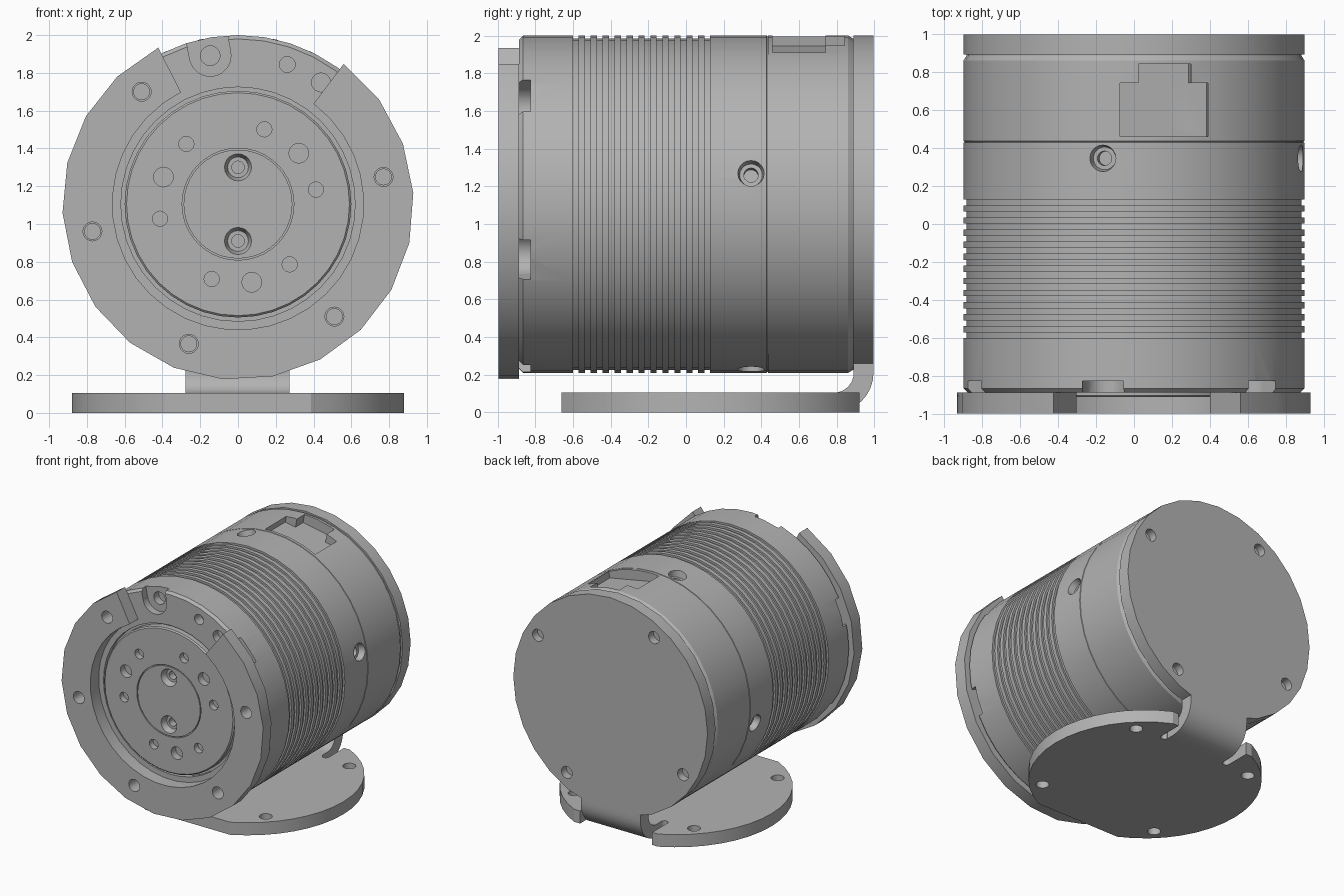
import bpy, bmesh, math
from math import cos, sin, radians, tau
from mathutils import Matrix, Vector

if "Cube" in bpy.data.objects:
    bpy.data.objects.remove(bpy.data.objects["Cube"])

AXIS_Z = 1.105      # height of the motor axis
R = 0.895           # body radius
TURN = 10.6         # common rotation of the bolt patterns, in degrees

grey = bpy.data.materials.new("satin_grey")
grey.use_nodes = True
grey.diffuse_color = (0.45, 0.45, 0.45, 1)
grey.node_tree.nodes["Principled BSDF"].inputs["Base Color"].default_value = (0.45, 0.45, 0.45, 1)


def make(name, bm):
    bmesh.ops.recalc_face_normals(bm, faces=bm.faces)
    mesh = bpy.data.meshes.new(name)
    bm.to_mesh(mesh)
    bm.free()
    mesh.materials.append(grey)
    obj = bpy.data.objects.new(name, mesh)
    bpy.context.collection.objects.link(obj)
    return obj


def prism(name, points, depth):
    """Extrude a closed outline of 3D points along a vector."""
    bm = bmesh.new()
    face = bm.faces.new([bm.verts.new(p) for p in points])
    new = bmesh.ops.extrude_face_region(bm, geom=[face], use_keep_orig=True)["geom"]
    bmesh.ops.translate(bm, vec=depth, verts=[v for v in new if isinstance(v, bmesh.types.BMVert)])
    return make(name, bm)


def lathe(name, profile, segments):
    """Turn a (radius, y) profile around the motor axis."""
    bm = bmesh.new()
    verts = [bm.verts.new((r, y, AXIS_Z)) for r, y in profile]
    edges = [bm.edges.new(pair) for pair in zip(verts, verts[1:])]
    bmesh.ops.spin(bm, geom=verts + edges, cent=(0, 0, AXIS_Z), axis=(0, 1, 0),
                   angle=tau, steps=segments, use_merge=True)
    bmesh.ops.remove_doubles(bm, verts=bm.verts, dist=0.0002)
    return make(name, bm)


def polar(r, degrees, y):
    a = radians(degrees)
    return Vector((r * cos(a), y, AXIS_Z + r * sin(a)))


def drill(bm, start, end, r1, r2=None):
    """Add a round cutter running from start to end."""
    start, end = Vector(start), Vector(end)
    d = end - start
    m = Matrix.Translation((start + end) / 2) @ d.to_track_quat('Z', 'Y').to_matrix().to_4x4()
    bmesh.ops.create_cone(bm, cap_ends=True, segments=20, radius1=r1, radius2=r2 or r1,
                          depth=d.length, matrix=m)


def block(bm, degrees, radial, across, along):
    """Add a box cutter, given by its ranges in the frame turned to an angle."""
    ranges = (radial, along, across)
    size = Matrix.Diagonal([b - a for a, b in ranges] + [1])
    mid = Matrix.Translation([(a + b) / 2 for a, b in ranges])
    spin = Matrix.Translation((0, 0, AXIS_Z)) @ Matrix.Rotation(-radians(degrees), 4, 'Y')
    bmesh.ops.create_cube(bm, size=1, matrix=spin @ mid @ size)


def carve(target, bm):
    cutter = make("cutter", bm)
    cutter.hide_render = True
    mod = target.modifiers.new("holes", 'BOOLEAN')
    mod.operation, mod.solver, mod.object, mod.use_self = 'DIFFERENCE', 'EXACT', cutter, True
    bpy.context.view_layer.objects.active = target
    bpy.ops.object.modifier_apply(modifier=mod.name)
    bpy.data.objects.remove(cutter)


# Body: hub face, front rim, cooling ribs and rear cap in one turned profile
profile = [(0, -0.91), (0.288, -0.91), (0.288, -0.895), (0.296, -0.895), (0.296, -0.91),
           (0.59, -0.91), (0.6, -0.9), (0.6, -0.85), (0.62, -0.85), (0.62, -0.885),
           (0.875, -0.885), (R, -0.865)]
for i in range(12):
    y = -0.6 + i * 0.0635
    profile += [(R, y), (R - 0.016, y), (R - 0.016, y + 0.03), (R, y + 0.03)]
profile += [(R, 0.428), (R - 0.004, 0.43), (R - 0.004, 0.434), (R, 0.436),
            (R, 0.86), (0.88, 0.885), (0.88, 0.9), (0, 0.9)]
body = lathe("motor_body", profile, 40)

bm = bmesh.new()
for k in range(6):
    a = TURN + 60 * k
    # Bolt holes in rim and hub
    drill(bm, polar(0.784, a, -1.1), polar(0.784, a, -0.8), 0.042)
    drill(bm, polar(0.42, a, -1.1), polar(0.42, a, -0.86), 0.04)
    # Open screw pockets around the rim
    p = a + 30
    drill(bm, polar(0.8, p, -1.1), polar(0.8, p, -0.825), 0.11)
    block(bm, p, (0.8, 1.0), (-0.11, 0.11), (-1.1, -0.825))
    drill(bm, polar(0.8, p, -0.9), polar(0.8, p, -0.76), 0.052)
for a in (40, 160, 280):
    drill(bm, polar(0.42, a, -1.1), polar(0.42, a, -0.85), 0.052)
drill(bm, polar(0.78, 55.7, -1.1), polar(0.78, 55.7, -0.82), 0.05)
# Counterbored screws in the centre of the hub
for a in (90, 270):
    drill(bm, polar(0.195, a, -0.92), polar(0.195, a, -0.86), 0.075, 0.055)
    drill(bm, polar(0.195, a, -0.9), polar(0.195, a, -0.8), 0.033)
# Countersunk side screws
for k in range(4):
    a = TURN + 90 * k
    drill(bm, polar(0.92, a, 0.345), polar(0.84, a, 0.345), 0.075, 0.06)
    drill(bm, polar(0.9, a, 0.345), polar(0.79, a, 0.345), 0.038)
# Stepped connector window
w = 90 - TURN
block(bm, w, (0.81, 1.0), (-0.235, 0.235), (0.46, 0.74))
block(bm, w, (0.81, 1.0), (-0.14, 0.14), (0.5, 0.84))
carve(body, bm)

# Front ring: open at the top, with five bolt holes
outer = [polar(0.93, 117 + 296 * i / 18, -0.995) for i in range(19)]
inner = [polar(0.665, 413 - 296 * i / 30, -0.995) for i in range(31)]
ring = prism("front_ring", outer + inner, (0, 0.11, 0))
bm = bmesh.new()
for k in (0, 2, 3, 4, 5):
    a = TURN + 60 * k
    drill(bm, polar(0.784, a, -1.1), polar(0.784, a, -0.8), 0.05)
carve(ring, bm)

# Rear plate of the bracket
points = [polar(R, 360 * i / 28, 0.89) for i in range(28)]
for p in points:
    p.z = max(p.z, 0.235)
plate = prism("rear_plate", points, (0, 0.105, 0))
bm = bmesh.new()
for k in range(4):
    a = 31 + 90 * k
    drill(bm, polar(0.78, a, 0.93), polar(0.78, a, 1.1), 0.05)
carve(plate, bm)

# Base disc: flat at front and back, slotted beside the strap
BASE_Y = 0.13
flat = math.degrees(math.acos(0.79 / 0.88))
points = []
for side in (0, 180):
    for i in range(17):
        a = radians(side - 90 + flat + (180 - 2 * flat) * i / 16)
        points.append((0.88 * cos(a), BASE_Y + 0.88 * sin(a), 0))
base = prism("base_disc", points, (0, 0, 0.105))
bm = bmesh.new()
for x in (-0.55, 0.55):
    for y in (-0.55, 0.55):
        drill(bm, (x, BASE_Y + y, -0.1), (x, BASE_Y + y, 0.2), 0.05)
for s in (-1, 1):
    drill(bm, (s * 0.305, 0.72, -0.1), (s * 0.305, 0.72, 0.2), 0.028)
bmesh.ops.create_cube(bm, size=1, matrix=Matrix.Translation((0, 0.97, 0))
                      @ Matrix.Diagonal((0.666, 0.5, 0.5, 1)))
carve(base, bm)

# Bent strap joining the base to the rear plate
bend = [radians(-90 + 90 * i / 8) for i in range(9)]
path = [(0.715, 0)] + [(0.785 + 0.21 * cos(a), 0.21 + 0.21 * sin(a)) for a in bend]
path += [(0.995, 0.26), (0.89, 0.26)]
path += [(0.785 + 0.105 * cos(a), 0.21 + 0.105 * sin(a)) for a in reversed(bend)] + [(0.715, 0.105)]
strap = prism("bent_strap", [(-0.277, y, z) for y, z in path], (0.55, 0, 0))

# Smooth shading with sharp edges kept
bpy.ops.object.select_all(action='DESELECT')
for obj in (body, ring, plate, base, strap):
    obj.select_set(True)
bpy.context.view_layer.objects.active = body
bpy.ops.object.shade_smooth_by_angle(angle=radians(30))
